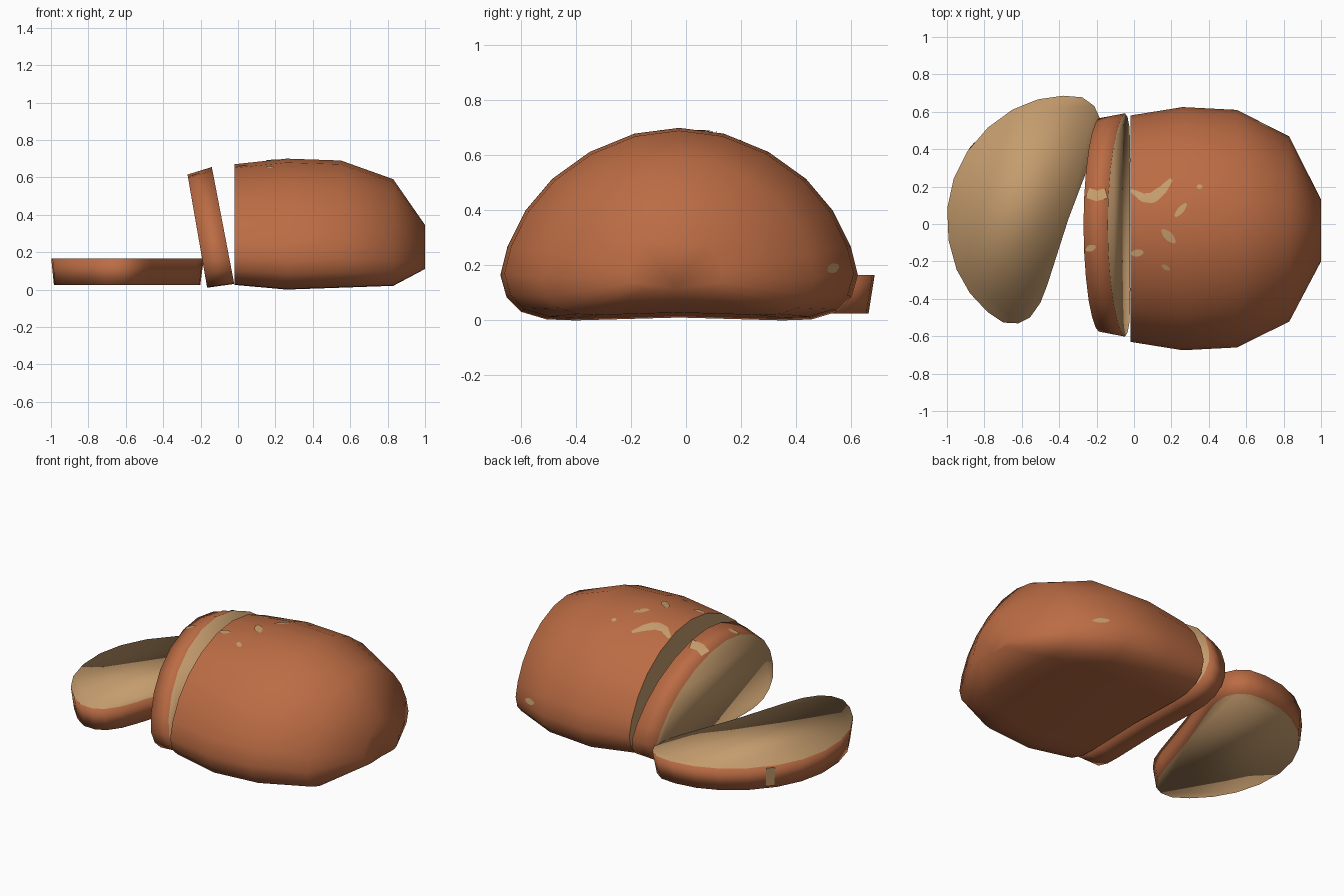
import bpy, bmesh, math
from mathutils import Vector
from mathutils.bvhtree import BVHTree

if "Cube" in bpy.data.objects:
    bpy.data.objects.remove(bpy.data.objects["Cube"])


def material(name, rgb):
    m = bpy.data.materials.new(name)
    m.diffuse_color = (*rgb, 1)
    m.use_nodes = True
    m.node_tree.nodes["Principled BSDF"].inputs["Base Color"].default_value = m.diffuse_color
    return m


CRUST = material("crust brown", (0.50, 0.150, 0.058))
CRUMB = material("crumb tan", (0.56, 0.335, 0.155))

# Half of the bread cross-section: width -1..1, height 0..1
HALF = [(0, 1), (.25, .97), (.5, .875), (.71, .735), (.86, .57), (.96, .385),
        (1, .235), (.965, .12), (.885, .045), (.74, .005), (.58, 0), (0, .015)]
PROFILE = HALF + [(-u, v) for u, v in HALF[-2:0:-1]]


def loft(name, rings, crumb_caps):
    """Skin rings of points; the caps listed in crumb_caps get the crumb colour."""
    bm = bmesh.new()
    vs = [[bm.verts.new(p) for p in r] for r in rings]
    n = len(PROFILE)
    for a, b in zip(vs, vs[1:]):
        for i in range(n):
            j = (i + 1) % n
            bm.faces.new((a[i], a[j], b[j], b[i]))
    for k in (0, -1):
        f = bm.faces.new(vs[k])
        f.material_index = 1 if k in crumb_caps else 0
    bmesh.ops.recalc_face_normals(bm, faces=bm.faces)
    for f in bm.faces:
        f.smooth = True
    tree = BVHTree.FromBMesh(bm)
    me = bpy.data.meshes.new(name)
    bm.to_mesh(me)
    bm.free()
    me.materials.append(CRUST)
    me.materials.append(CRUMB)
    ob = bpy.data.objects.new(name, me)
    bpy.context.collection.objects.link(ob)
    return ob, tree


# Loaf: sections along x as (x, centre y, half width, bottom z, top z)
SECTIONS = [(-.02, -.025, .605, .025, .67), (.26, -.025, .65, 0, .70),
            (.55, -.025, .635, .01, .69), (.83, -.027, .495, .02, .59),
            (1, -.035, .165, .11, .345)]
loaf, loaf_tree = loft("loaf", [[(x, c + w * u, z0 + (z1 - z0) * v) for u, v in PROFILE]
                                for x, c, w, z0, z1 in SECTIONS], (0,))
bpy.context.view_layer.objects.active = loaf
loaf.select_set(True)
bpy.ops.object.shade_smooth_by_angle(angle=math.radians(65))
loaf.select_set(False)

# Leaning slice: faces as (half width, bottom x, bottom z, top x, top z)
LEAN = [(.57, -.165, .01, -.27, .615), (.597, -.02, .03, -.14, .655)]
leaning, leaning_tree = loft("leaning_slice", [
    [(x0 + (x1 - x0) * v, -.005 + w * u, z0 + (z1 - z0) * v) for u, v in PROFILE]
    for w, x0, z0, x1, z1 in LEAN], (0, -1))

# Lying slice: profile turned flat, underside slightly smaller
D, N = Vector((.33, .944, 0)), Vector((-.944, .33, 0))
lying, lying_tree = loft("lying_slice", [
    [D * (-.09 + .638 * s * u) + N * (.66 + .33 * s * (2 * v - 1)) + Vector((0, 0, z))
     for u, v in PROFILE] for z, s in ((.025, .96), (.165, 1))], (0, -1))


def streak(name, tree, points, direction, width, taper=True):
    """Thin crumb-coloured ribbon projected on the crust along a direction."""
    d = Vector(direction).normalized()
    pts = [Vector(p) for p in points]
    steps = 6
    path = [a.lerp(b, i / steps) for a, b in zip(pts, pts[1:]) for i in range(steps)]
    path.append(pts[-1])
    bm = bmesh.new()
    prev = None
    for i, p in enumerate(path):
        t = path[min(i + 1, len(path) - 1)] - path[max(i - 1, 0)]
        side = d.cross(t).normalized()
        k = math.sin(math.pi * (.1 + .8 * i / (len(path) - 1))) if taper else 1
        row = []
        for s in (-.5, 0, .5):
            hit = tree.ray_cast(p + side * (s * width * k), d)[0]
            if hit:
                row.append(bm.verts.new(hit - d * .004))
        if len(row) < 3:
            prev = None
            continue
        if prev:
            for j in (0, 1):
                f = bm.faces.new((prev[j], prev[j + 1], row[j + 1], row[j]))
                f.smooth = True
                f.normal_update()
                if f.normal.dot(d) > 0:
                    f.normal_flip()
        prev = row
    me = bpy.data.meshes.new(name)
    bm.to_mesh(me)
    bm.free()
    me.materials.append(CRUMB)
    bpy.context.collection.objects.link(bpy.data.objects.new(name, me))


DOWN = (0, 0, -1)


def top(*xy):
    return [(x, y, 2) for x, y in xy]


# Pale cracks on the top of the loaf
for i, (path, w) in enumerate([
        (top((-.015, .18), (.05, .14), (.10, .14), (.155, .185), (.20, .24)), .055),
        (top((.22, .04), (.28, .11)), .035), (top((.15, -.03), (.22, -.10)), .045),
        (top((-.015, -.16), (.05, -.15)), .04), (top((.15, -.22), (.19, -.245)), .025),
        (top((.335, .20), (.365, .20)), .025)]):
    streak(f"loaf_crack_{i + 1}", loaf_tree, path, DOWN, w)
streak("loaf_end_crack", loaf_tree, [(2, .515, .18), (2, .555, .20)], (-1, 0, 0), .035)

# Pale cracks on the slice crusts
streak("leaning_slice_crack_1", leaning_tree,
       top((-.258, .17), (-.20, .15), (-.148, .165)), DOWN, .055, False)
streak("leaning_slice_crack_2", leaning_tree, top((-.262, -.14), (-.205, -.12)), DOWN, .035)
streak("lying_slice_crack", lying_tree,
       [(-1.245, .75, .04), (-1.245, .75, .155)], (.75, -.66, 0), .05, False)
